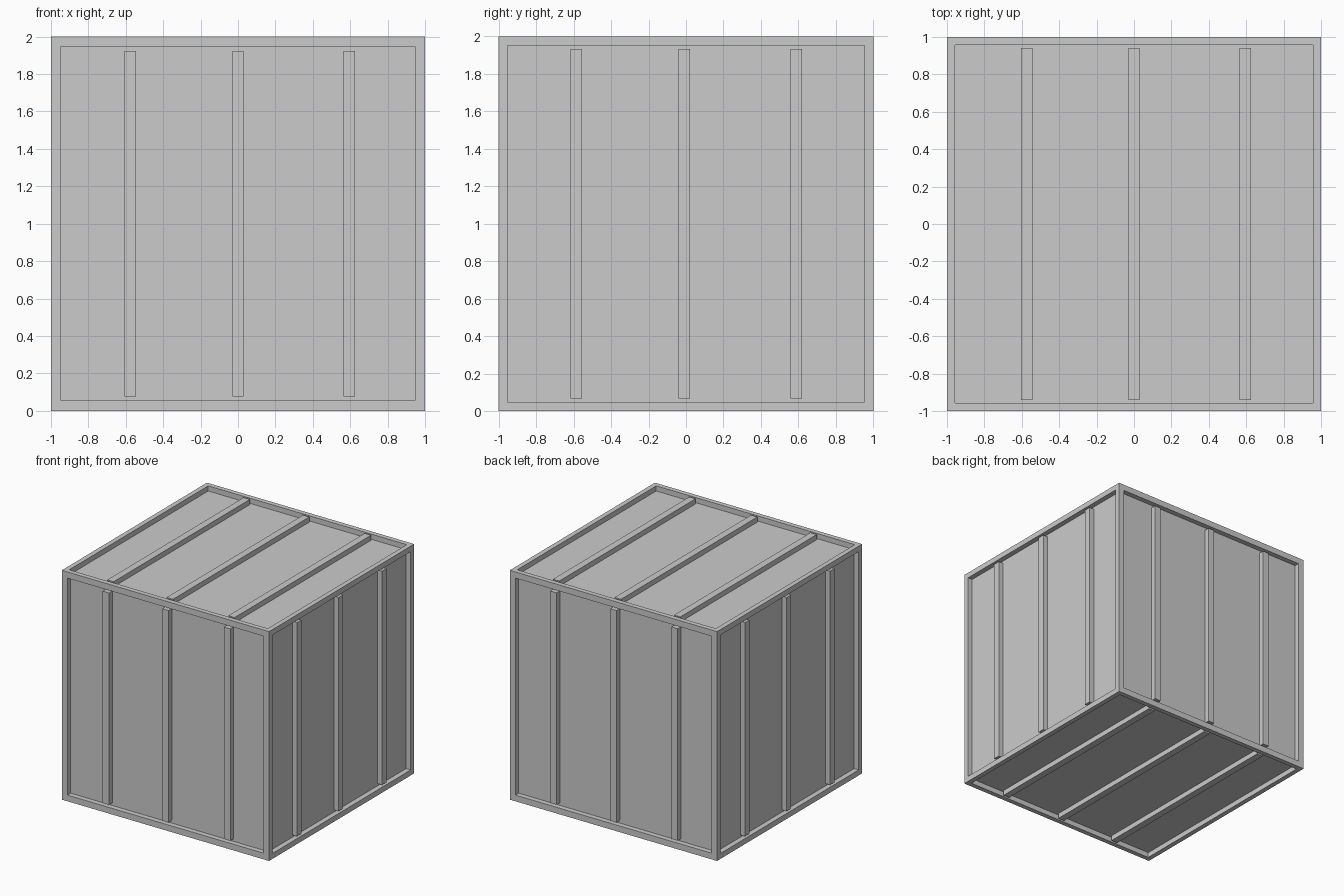
import bpy, bmesh
from mathutils import Vector

if "Cube" in bpy.data.objects:
    bpy.data.objects.remove(bpy.data.objects["Cube"])

DEPTH = 0.045     # recess of each panel
WIDTH = 0.061     # batten width
CENTRE = Vector((0, 0, 1))
X, Y, Z = Vector((1, 0, 0)), Vector((0, 1, 0)), Vector((0, 0, 1))

# side name: (outward normal, across axis, batten axis, rim width, batten centres)
SIDES = {
    "front":  (-Y,  X, Z, 0.076, (-0.575, 0.0, 0.595)),
    "back":   ( Y, -X, Z, 0.076, (-0.58, 0.0, 0.59)),
    "right":  ( X,  Y, Z, 0.068, (-0.585, -0.01, 0.588)),
    "left":   (-X, -Y, Z, 0.068, (-0.585, -0.01, 0.588)),
    "top":    ( Z,  X, Y, 0.06, (-0.573, 0.0, 0.595)),
    "bottom": (-Z, -X, Y, 0.06, (-0.595, 0.0, 0.575)),
}


def finish(bm, name):
    bmesh.ops.recalc_face_normals(bm, faces=bm.faces)
    mesh = bpy.data.meshes.new(name)
    bm.to_mesh(mesh)
    bm.free()
    obj = bpy.data.objects.new(name, mesh)
    bpy.context.collection.objects.link(obj)
    return obj


# Crate body: a cube with each face inset to a rim and its panel pushed in
bm = bmesh.new()
bmesh.ops.create_cube(bm, size=2)
bmesh.ops.translate(bm, verts=bm.verts, vec=CENTRE)
cube_faces = list(bm.faces)
for face in cube_faces:
    normal = face.normal.copy()
    rim = next(s[3] for s in SIDES.values() if s[0].dot(normal) > 0.9)
    bmesh.ops.inset_individual(bm, faces=[face], thickness=rim)
    panel = bmesh.ops.extrude_discrete_faces(bm, faces=[face])["faces"][0]
    bmesh.ops.translate(bm, verts=panel.verts, vec=-normal * DEPTH)
finish(bm, "crate_body")

# Battens: three bars per side, flush with the rim
for side, (normal, across, along, rim, centres) in SIDES.items():
    bm = bmesh.new()
    for u in centres:
        verts = bmesh.ops.create_cube(bm, size=1)["verts"]
        for v in verts:
            a, b, c = v.co
            v.co = (CENTRE + across * (u + a * WIDTH)
                    + along * (b * 2 * (1 - rim))
                    + normal * (1 - DEPTH / 2 + c * DEPTH))
    finish(bm, side + "_battens")
